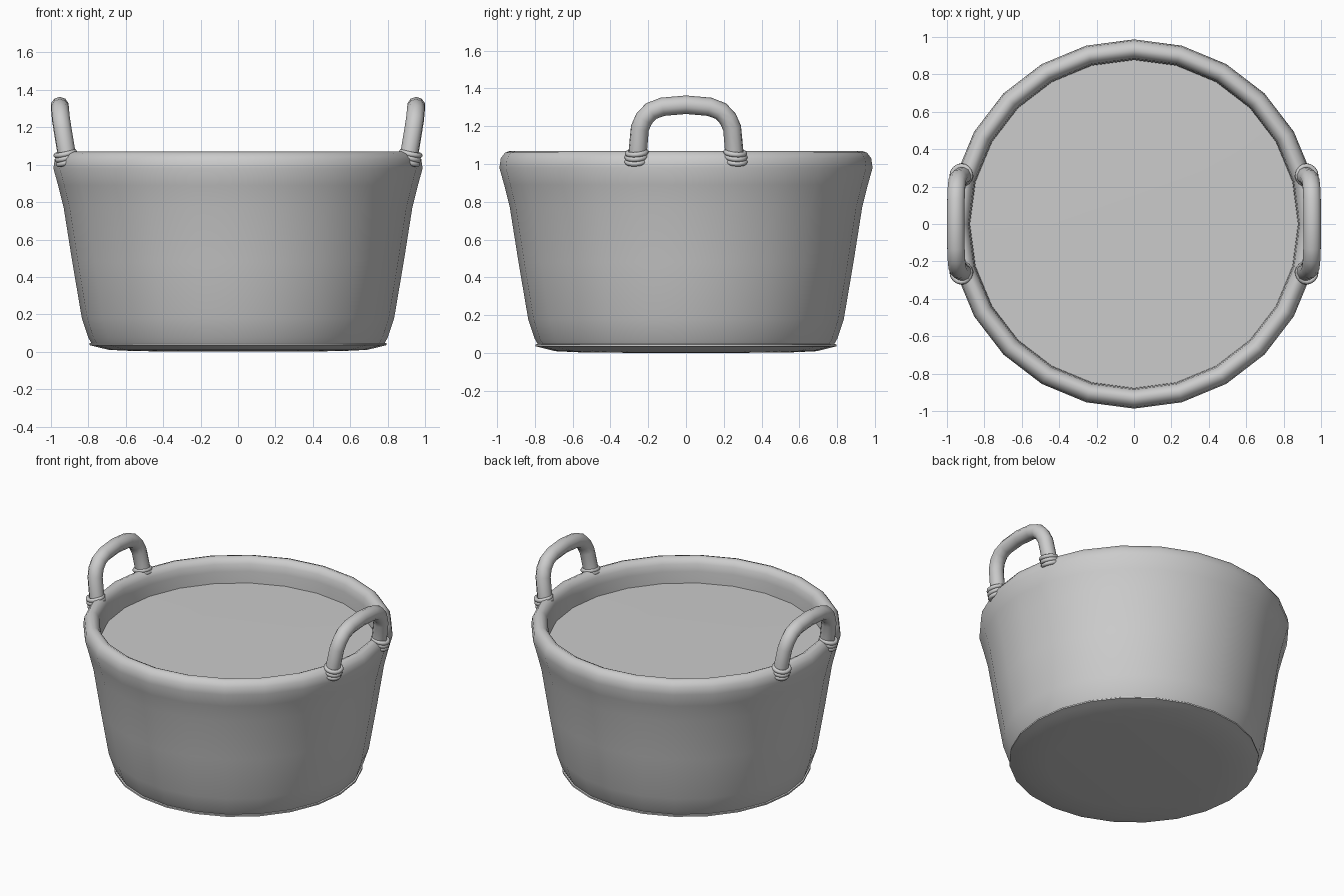
import bpy, bmesh, math

if "Cube" in bpy.data.objects:
    bpy.data.objects.remove(bpy.data.objects["Cube"])

SIDES = 24


def smooth(obj, angle=40):
    bpy.ops.object.select_all(action='DESELECT')
    bpy.context.view_layer.objects.active = obj
    obj.select_set(True)
    bpy.ops.object.shade_smooth_by_angle(angle=math.radians(angle))


def lathe(name, profile, angle=40):
    """Revolve (radius, z) points around the z axis."""
    bm = bmesh.new()
    rings = [[bm.verts.new((r * math.cos(math.tau * i / SIDES),
                            r * math.sin(math.tau * i / SIDES), z))
              for i in range(SIDES)] if r > 0 else [bm.verts.new((0, 0, z))] * SIDES
             for r, z in profile]
    for low, high in zip(rings, rings[1:]):
        for i in range(SIDES):
            k = (i + 1) % SIDES
            quad = [low[i], low[k], high[k], high[i]]
            bm.faces.new(list(dict.fromkeys(quad)))
    mesh = bpy.data.meshes.new(name)
    bm.to_mesh(mesh)
    bm.free()
    obj = bpy.data.objects.new(name, mesh)
    bpy.context.collection.objects.link(obj)
    smooth(obj, angle)
    return obj


def mirror(obj, center, use_y):
    mod = obj.modifiers.new("Mirror", 'MIRROR')
    mod.mirror_object = center
    mod.use_axis = (True, use_y, False)
    mod.use_mirror_merge = False


# Tapered wall with a thick rounded rim
wall = lathe("basket_wall", [
    (0.78, 0.04), (0.80, 0.075), (0.835, 0.18), (0.886, 0.48), (0.932, 0.77),
    (0.962, 0.89), (0.987, 0.98), (0.98, 1.03), (0.958, 1.06), (0.93, 1.07),
    (0.905, 1.058), (0.886, 1.03), (0.88, 0.98), (0.876, 0.88)], 60)

# Shallow base with a thin lip
lathe("basket_base", [(0, 0), (0.54, 0.003), (0.69, 0.01), (0.76, 0.027),
                      (0.795, 0.036), (0.795, 0.046), (0.77, 0.05)])

# Level surface filling the basket
lathe("contents", [(0.885, 0.9), (0.45, 0.903), (0, 0.905)])

# Arched handle, mirrored to the other side
half = [(0.905, 0.262, 1.0), (0.92, 0.254, 1.08), (0.938, 0.244, 1.19),
        (0.946, 0.222, 1.24), (0.95, 0.185, 1.28), (0.952, 0.125, 1.303)]
path = half + [(0.953, 0, 1.314)] + [(x, -y, z) for x, y, z in reversed(half)]
curve = bpy.data.curves.new("handle", 'CURVE')
curve.dimensions = '3D'
curve.bevel_depth = 0.049
curve.bevel_resolution = 3
curve.use_fill_caps = True
spline = curve.splines.new('POLY')
spline.points.add(len(path) - 1)
for p, co in zip(spline.points, path):
    p.co = (*co, 1)
handle = bpy.data.objects.new("handle", curve)
bpy.context.collection.objects.link(handle)
bpy.ops.object.select_all(action='DESELECT')
bpy.context.view_layer.objects.active = handle
handle.select_set(True)
bpy.ops.object.convert(target='MESH')
handle = bpy.context.object
smooth(handle, 60)
mirror(handle, wall, False)

# Cord bindings where the handles meet the rim
for n in range(3):
    bpy.ops.mesh.primitive_torus_add(
        major_segments=16, minor_segments=8, major_radius=0.05, minor_radius=0.014,
        location=(0.912 + 0.006 * n, 0.264 - 0.002 * n, 1.018 + 0.021 * n),
        rotation=(math.radians(-5), math.radians(20 - 4 * n), 0))
    cord = bpy.context.object
    cord.name = f"binding_{n + 1}"
    smooth(cord, 60)
    mirror(cord, wall, True)
